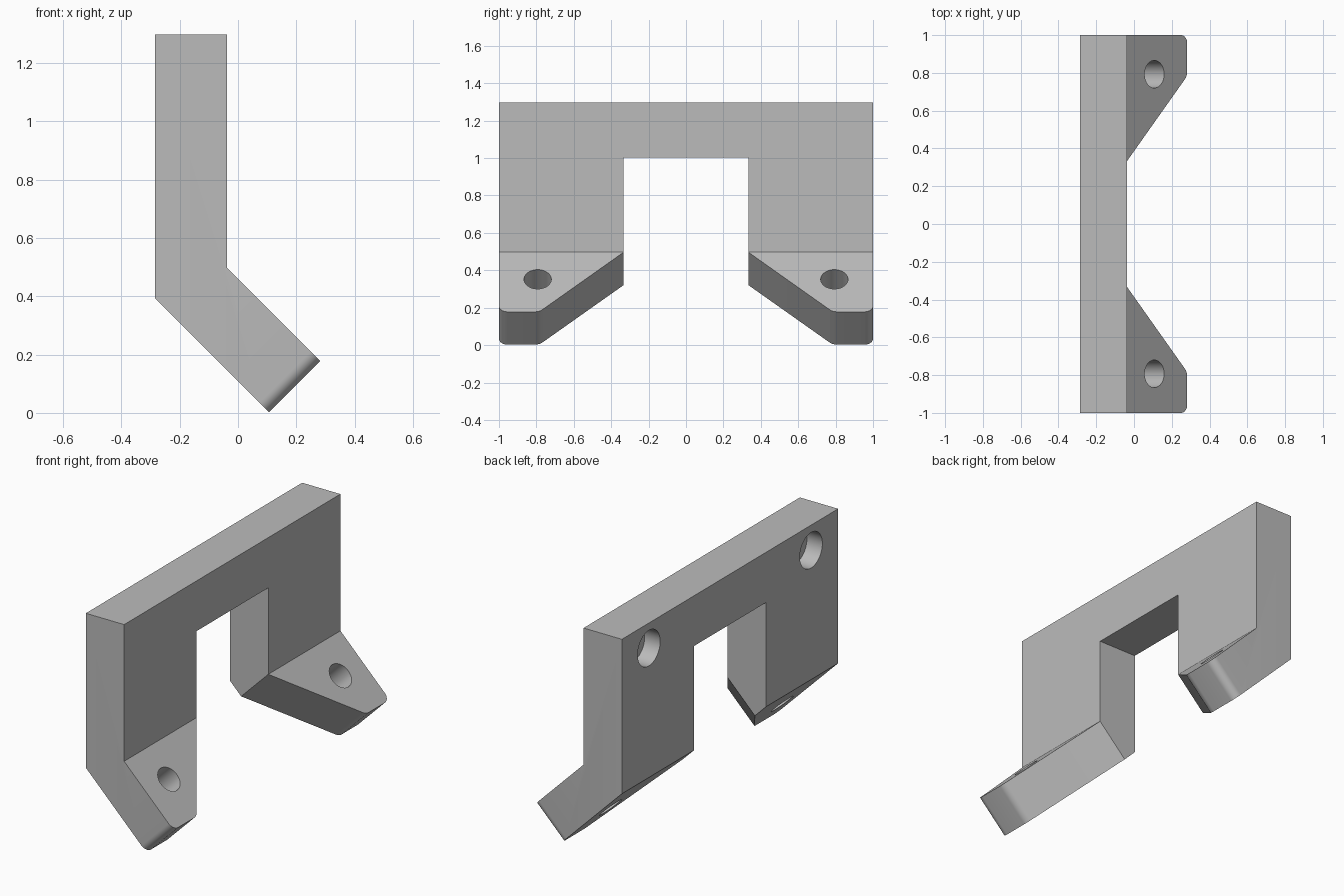
import bpy, bmesh, math
from mathutils import Matrix, Vector

cube = bpy.data.objects.get("Cube")
if cube:
    bpy.data.objects.remove(cube, do_unlink=True)

grey = bpy.data.materials.new("plain grey")
grey.use_nodes = True
colour = (0.5, 0.5, 0.5, 1)
grey.diffuse_color = colour
grey.node_tree.nodes["Principled BSDF"].inputs["Base Color"].default_value = colour

FRONT, BACK = -0.037, -0.285      # plate faces in x
TOP, BEND, SLOT = 1.297, 0.497, 1.003
LEG = 0.333                       # inner edge of each leg in y
FOOT = 0.451                      # foot length along its slope
D = math.sqrt(0.5)


def frame(origin, u, v):
    """Matrix whose local x, y, z are u, v and their cross product."""
    u, v = Vector(u), Vector(v)
    axes = Matrix((u, v, u.cross(v))).transposed().to_4x4()
    return Matrix.Translation(origin) @ axes


def prism(name, points, low, high, matrix):
    """Closed solid made from a flat outline between low and high."""
    bm = bmesh.new()
    base = [bm.verts.new(matrix @ Vector((x, y, low))) for x, y in points]
    lid = [bm.verts.new(matrix @ Vector((x, y, high))) for x, y in points]
    bm.faces.new(base[::-1])
    bm.faces.new(lid)
    for i in range(len(points)):
        bm.faces.new((base[i - 1], base[i], lid[i], lid[i - 1]))
    bmesh.ops.recalc_face_normals(bm, faces=bm.faces[:])
    mesh = bpy.data.meshes.new(name)
    bm.to_mesh(mesh)
    bm.free()
    mesh.materials.append(grey)
    obj = bpy.data.objects.new(name, mesh)
    bpy.context.scene.collection.objects.link(obj)
    return obj


def circle(x, y, r, n=48):
    return [(x + r * math.cos(math.tau * i / n), y + r * math.sin(math.tau * i / n))
            for i in range(n)]


def fillet(a, b, c, r, n=8):
    """Points rounding the corner b between a and c."""
    a, b, c = Vector(a), Vector(b), Vector(c)
    p, q = (a - b).normalized(), (c - b).normalized()
    half = p.angle(q) / 2
    centre = b + (p + q).normalized() * (r / math.sin(half))
    start = b + p * (r / math.tan(half)) - centre
    end = b + q * (r / math.tan(half)) - centre
    turn = math.atan2(start.x * end.y - start.y * end.x, start.dot(end))
    first = math.atan2(start.y, start.x)
    return [(centre.x + r * math.cos(first + turn * i / n),
             centre.y + r * math.sin(first + turn * i / n)) for i in range(n + 1)]


def cut(body, cutter):
    mod = body.modifiers.new("cut", "BOOLEAN")
    mod.operation = "DIFFERENCE"
    mod.solver = "EXACT"
    mod.object = cutter
    bpy.context.view_layer.update()
    bpy.context.view_layer.objects.active = body
    bpy.ops.object.modifier_apply(modifier=mod.name)
    bpy.data.objects.remove(cutter, do_unlink=True)


side = frame((0, 0, 0), (1, 0, 0), (0, 0, 1))
foot = frame((FRONT, 0, BEND), (D, 0, -D), (0, 1, 0))
plate = frame((BACK, 0, 0), (0, 1, 0), (0, 0, 1))

# Bent plate, its feet left long for trimming
run = 0.45
thick = (FRONT - BACK) * D
bracket = prism("bent_bracket", [
    (BACK, 0.393), (BACK, TOP), (FRONT, TOP), (FRONT, BEND),
    (FRONT + run, BEND - run), (FRONT + run - thick, BEND - run - thick)], -1, 1, side)

# Slot between the legs
cut(bracket, prism("slot_cutter", [(-LEG, -1), (LEG, -1), (LEG, SLOT), (-LEG, SLOT)],
                   -0.5, 1.5, plate))

# Tapered, rounded foot ends
root, inner, outer = (0, LEG), (FOOT, LEG + FOOT), (FOOT, 1)
half = [root] + fillet(root, inner, outer, 0.06) + fillet(inner, outer, (0, 1), 0.045)
half += [(half[-1][0], 1.2), (0.9, 1.2)]
outline = half + [(s, -y) for s, y in reversed(half)]
cut(bracket, prism("foot_end_cutter", outline, -0.5, 0.1, foot))

# Screw holes through the feet and blind holes in the back of the plate
for sign in (-1, 1):
    cut(bracket, prism("foot_hole_cutter", circle(0.205, sign * 0.793, 0.073), -0.5, 0.1, foot))
    cut(bracket, prism("back_hole_cutter", circle(sign * 0.75, 1.15, 0.104), -0.1, 0.1, plate))

bpy.ops.object.select_all(action="DESELECT")
bracket.select_set(True)
bpy.context.view_layer.objects.active = bracket
bpy.ops.object.shade_smooth_by_angle(angle=math.radians(30))
